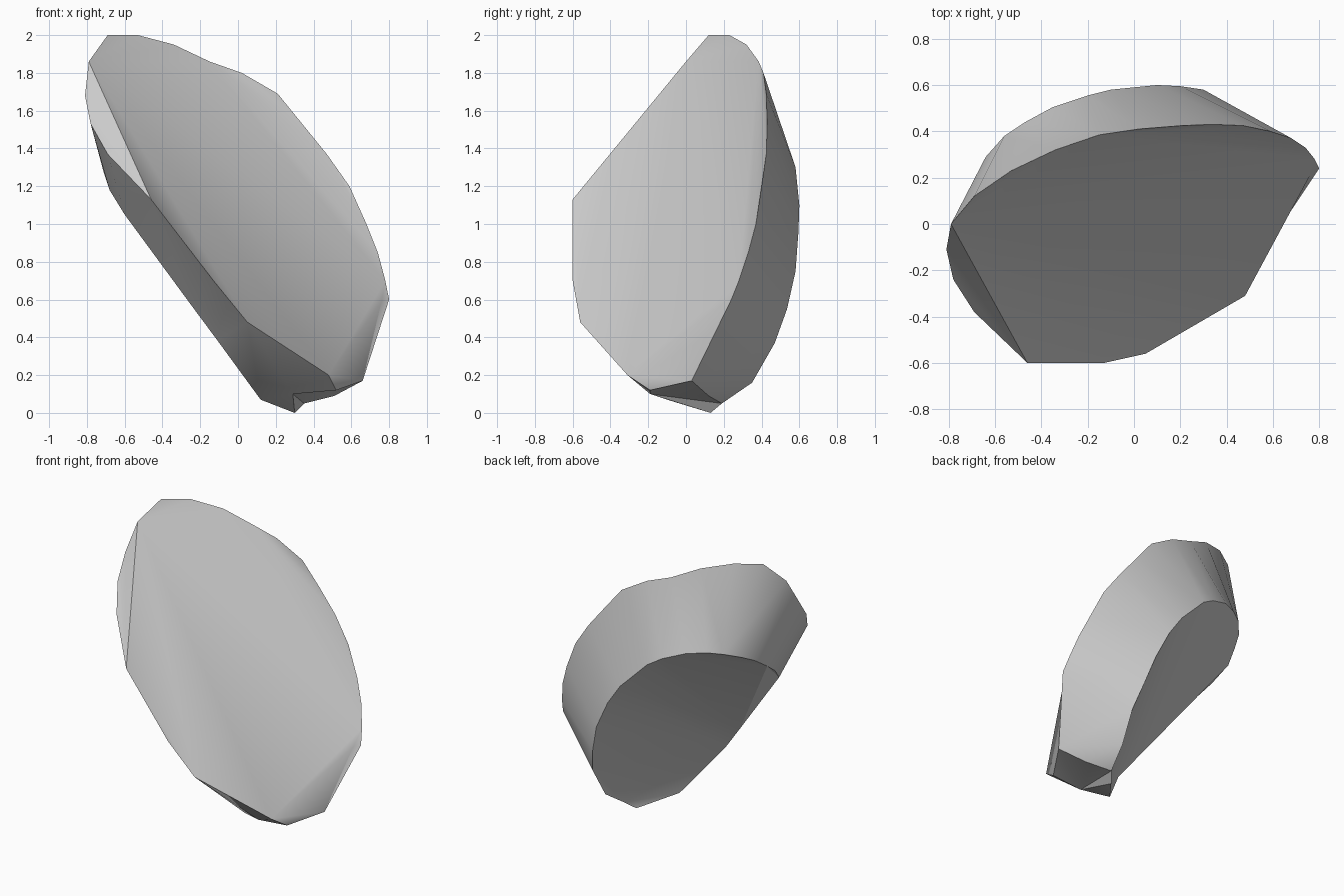
import bpy, bmesh, math
from mathutils import Vector

if "Cube" in bpy.data.objects:
    bpy.data.objects.remove(bpy.data.objects["Cube"])

# Rim of the broad front face, clockwise from the top left
front_rim = [
    (-0.79, 0.00, 1.86), (-0.69, 0.12, 2.00), (-0.53, 0.23, 2.00),
    (-0.34, 0.32, 1.95), (-0.15, 0.385, 1.86), (0.02, 0.41, 1.80),
    (0.21, 0.425, 1.69), (0.34, 0.43, 1.53), (0.47, 0.425, 1.37),
    (0.59, 0.40, 1.20), (0.68, 0.37, 1.00), (0.74, 0.33, 0.85),
    (0.78, 0.28, 0.70),
]
front_low = [
    (0.48, -0.31, 0.20), (0.05, -0.56, 0.48), (-0.13, -0.60, 0.70),
    (-0.46, -0.60, 1.13),
]
# Chipped corners: left edge and right edge
left_chip = [(-0.69, -0.38, 1.37), (-0.78, -0.24, 1.53), (-0.81, -0.11, 1.68)]
right_tip, right_inset = (0.80, 0.24, 0.60), (0.76, 0.21, 0.59)
# Rim of the smaller back face, clockwise from the left end
back_rim = [
    (-0.71, 0.10, 1.27), (-0.68, 0.20, 1.34), (-0.64, 0.29, 1.386),
    (-0.56, 0.38, 1.42), (-0.47, 0.44, 1.43), (-0.35, 0.505, 1.417),
    (-0.20, 0.555, 1.36), (-0.10, 0.58, 1.30), (0.10, 0.60, 1.10),
    (0.20, 0.595, 0.955), (0.30, 0.58, 0.75), (0.36, 0.535, 0.55),
    (0.405, 0.47, 0.37), (0.39, 0.35, 0.16), (0.35, 0.19, 0.05),
]
back_low = [(0.12, -0.10, 0.07), (-0.11, -0.29, 0.385), (-0.24, -0.263, 0.56)]
back_chip = [(-0.60, -0.19, 1.05), (-0.68, -0.03, 1.18)]
# Corners of the small facet underneath
foot, foot_front, foot_left = (0.66, 0.03, 0.17), (0.52, -0.19, 0.12), (0.29, -0.19, 0.10)
foot_tip, foot_back = (0.30, 0.13, 0.00), (0.51, 0.12, 0.09)
tris = []


def cap(points, direction):
    """Cover a rim with the hull faces that look along the direction."""
    tmp = bmesh.new()
    for p in points:
        tmp.verts.new(p)
    bmesh.ops.convex_hull(tmp, input=tmp.verts[:])
    bmesh.ops.triangulate(tmp, faces=tmp.faces[:])
    tmp.normal_update()
    for f in tmp.faces:
        if f.normal.dot(Vector(direction)) > 0:
            tris.append([v.co.copy() for v in f.verts])
    tmp.free()


def fan(points):
    """Fill a small facet from its first corner."""
    for p, q in zip(points[1:-1], points[2:]):
        tris.append([points[0], p, q])


def bridge(a, b):
    """Join two open edges with a strip, taking the shorter diagonal."""
    a, b = [Vector(p) for p in a], [Vector(p) for p in b]
    i = j = 0
    while i < len(a) - 1 or j < len(b) - 1:
        if j == len(b) - 1 or (i < len(a) - 1 and
                               (a[i + 1] - b[j]).length < (b[j + 1] - a[i]).length):
            tris.append([a[i], b[j], a[i + 1]])
            i += 1
        else:
            tris.append([a[i], b[j], b[j + 1]])
            j += 1


# Hollowed front and back faces
cap(front_rim + front_low, (-0.61, 0.60, -0.55))
cap(back_rim + [foot_tip] + back_low, (0.62, -0.58, 0.53))
# Chip facets
fan([front_low[-1]] + left_chip + [front_rim[0]])
fan([front_low[0], foot, right_inset, front_rim[-1]])
fan([right_tip, front_rim[-1], right_inset, foot])
fan([front_low[0], foot_front, foot])
fan([back_rim[0], back_low[-1]] + back_chip)
# Facet underneath
fan([foot_left, foot_front, foot, foot_back, back_rim[-1], foot_tip, back_low[0]])
# Curved upper wall
bridge(front_rim + [right_tip, foot, foot_back], back_rim)
# Lower wall
fan([foot_left, foot_front, front_low[0], front_low[1]])
bridge(front_low[1:] + left_chip + front_rim[:1],
       [foot_left] + back_low + back_chip + back_rim[:1])

# Stone body
bm = bmesh.new()
for t in tris:
    bm.faces.new([bm.verts.new(p) for p in t])
bmesh.ops.remove_doubles(bm, verts=bm.verts[:], dist=0.0005)
bmesh.ops.recalc_face_normals(bm, faces=bm.faces[:])
mesh = bpy.data.meshes.new("stone_shard")
bm.to_mesh(mesh)
bm.free()
stone = bpy.data.objects.new("stone_shard", mesh)
bpy.context.collection.objects.link(stone)

# Plain grey stone
grey = bpy.data.materials.new("stone_grey")
grey.diffuse_color = (0.6, 0.6, 0.6, 1)
grey.use_nodes = True
grey.node_tree.nodes["Principled BSDF"].inputs["Base Color"].default_value = grey.diffuse_color
mesh.materials.append(grey)

# Smooth curved sides, sharp rims
bpy.context.view_layer.objects.active = stone
stone.select_set(True)
bpy.ops.object.shade_smooth_by_angle(angle=math.radians(30))
